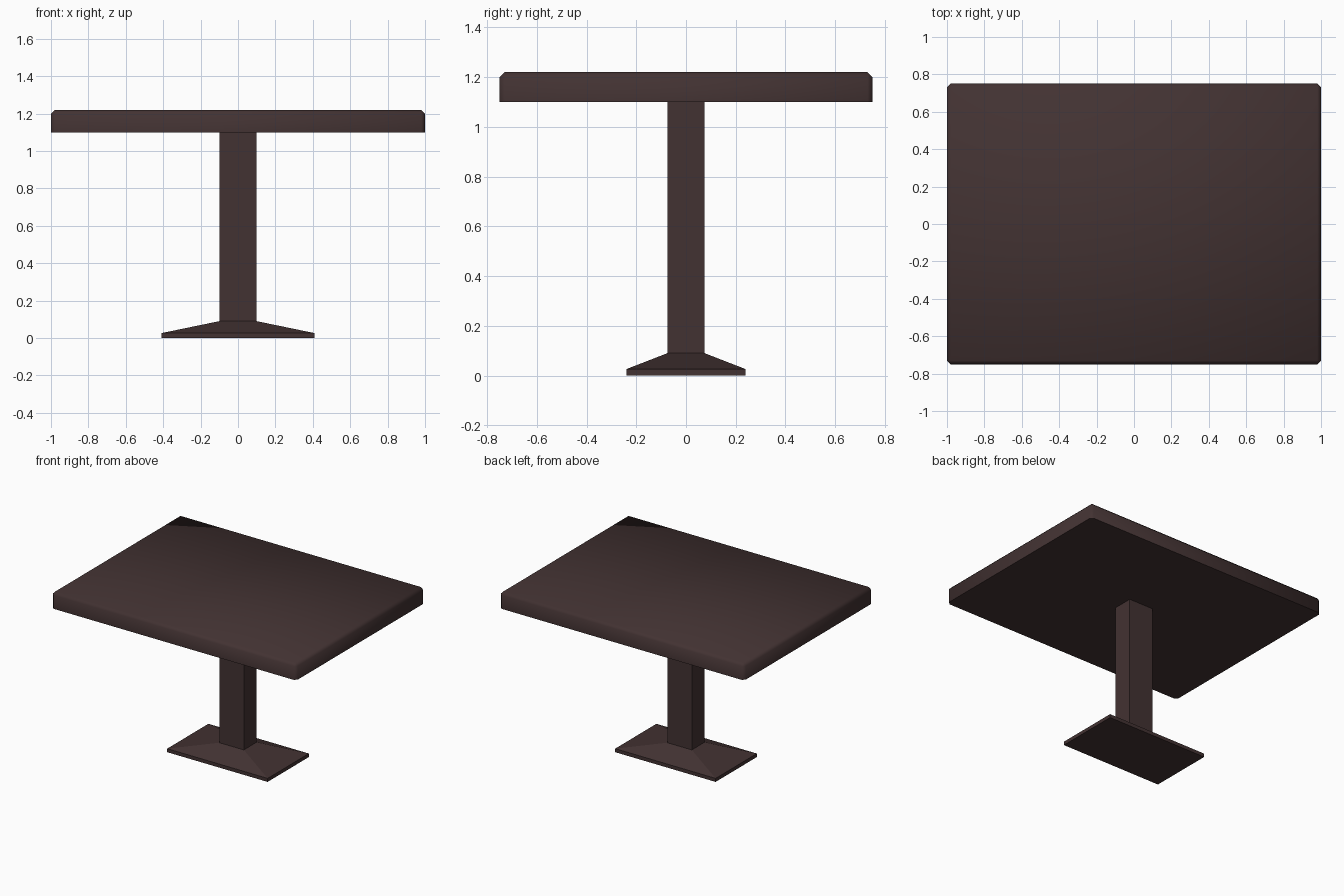
import bpy, bmesh, math

if "Cube" in bpy.data.objects:
    bpy.data.objects.remove(bpy.data.objects["Cube"])

wood = bpy.data.materials.new("dark brown wood")
wood.diffuse_color = (0.055, 0.032, 0.032, 1)
wood.use_nodes = True
wood.node_tree.nodes["Principled BSDF"].inputs["Base Color"].default_value = wood.diffuse_color


def stack(name, rings):
    """Loft rectangles given as (half x, half y, z) and cap both ends."""
    bm = bmesh.new()
    loops = [[bm.verts.new((sx * hx, sy * hy, z))
              for sx, sy in ((-1, -1), (1, -1), (1, 1), (-1, 1))]
             for hx, hy, z in rings]
    for low, high in zip(loops, loops[1:]):
        for i in range(4):
            j = (i + 1) % 4
            bm.faces.new((low[i], low[j], high[j], high[i]))
    bm.faces.new(loops[0][::-1])
    bm.faces.new(loops[-1])
    return bm


def finish(bm, name):
    bmesh.ops.recalc_face_normals(bm, faces=bm.faces)
    mesh = bpy.data.meshes.new(name)
    bm.to_mesh(mesh)
    bm.free()
    mesh.materials.append(wood)
    obj = bpy.data.objects.new(name, mesh)
    bpy.context.collection.objects.link(obj)
    return obj


# Pedestal: flat foot, sloped shoulder and rectangular column
finish(stack("pedestal", [(0.41, 0.24, 0), (0.41, 0.24, 0.026),
                          (0.1, 0.075, 0.09), (0.1, 0.075, 1.1)]), "pedestal")

# Tabletop: slab with chamfered top and corner edges, square underside
bm = stack("tabletop", [(1, 0.75, 1.1), (1, 0.75, 1.22)])
edges = [e for e in bm.edges if max(v.co.z for v in e.verts) > 1.2]
bmesh.ops.bevel(bm, geom=edges, offset=0.02, segments=1, affect='EDGES')
top = finish(bm, "tabletop")
bpy.context.view_layer.objects.active = top
top.select_set(True)
bpy.ops.object.shade_smooth_by_angle(angle=math.radians(60))
